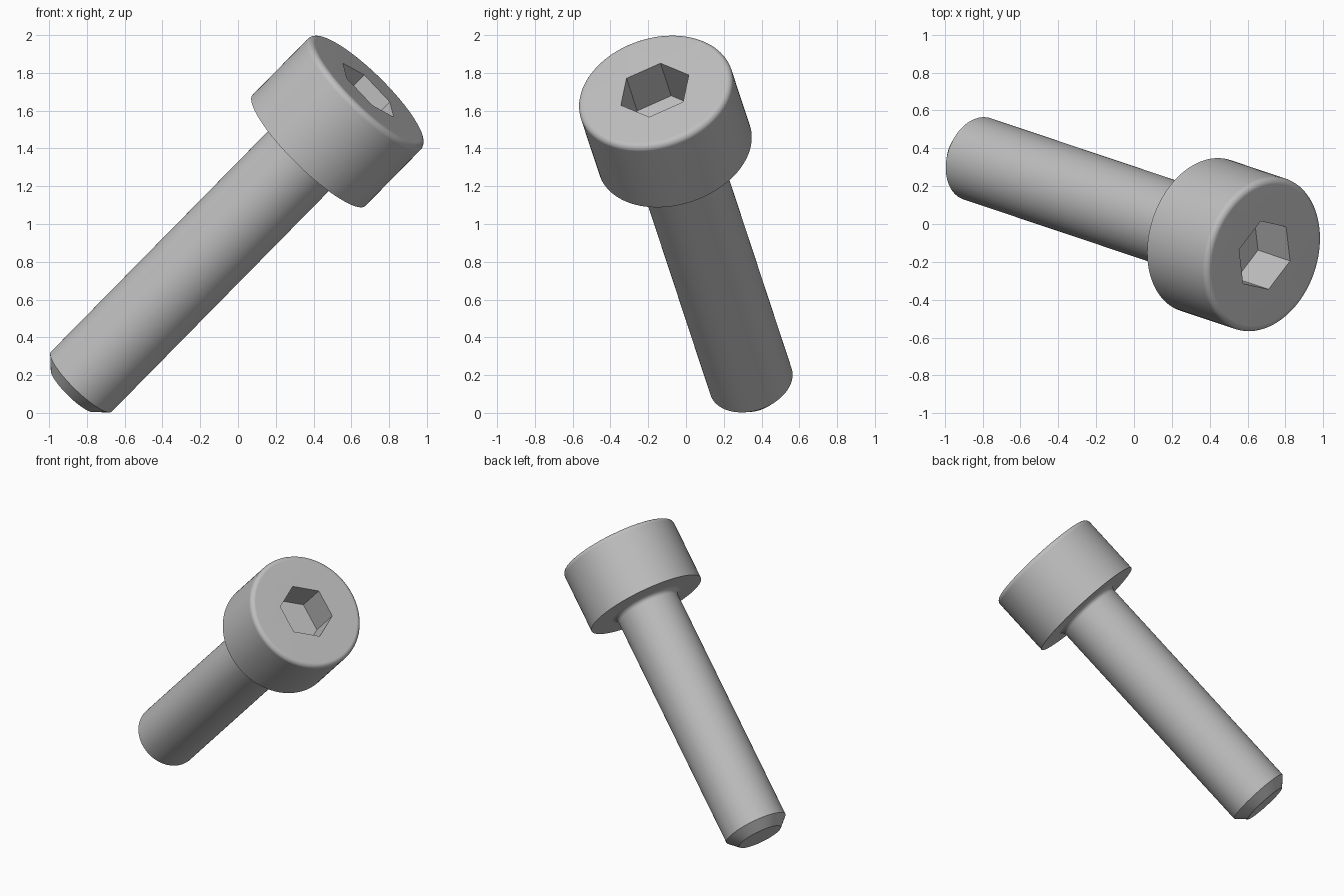
import bpy
import bmesh
from math import sin, cos, pi, radians
from mathutils import Vector, Matrix

if "Cube" in bpy.data.objects:
    bpy.data.objects.remove(bpy.data.objects["Cube"], do_unlink=True)

# Dimensions along the screw's own axis, measured from the tip
SHANK_R, HEAD_R = 0.226, 0.419
LENGTH, HEAD_H = 2.292, 0.46
CHAMFER, NECK, RIM = 0.067, 0.035, 0.033
HEX_R, HEX_DEPTH = 0.198, 0.248
SEGMENTS = 96
UNDER = LENGTH - HEAD_H


def arc(cx, cz, radius, start, end, steps=6):
    """Points of a circular arc, angles in degrees."""
    angles = [radians(start + (end - start) * i / steps) for i in range(steps + 1)]
    return [(cx + radius * cos(a), cz + radius * sin(a)) for a in angles]


# Turned outline: chamfered tip, shank, neck fillet, head, rounded rim
profile = [(0, 0), (SHANK_R - CHAMFER, 0), (SHANK_R, CHAMFER)]
profile += arc(SHANK_R + NECK, UNDER - NECK, NECK, 180, 90)
profile += [(HEAD_R, UNDER)]
profile += arc(HEAD_R - RIM, LENGTH - RIM, RIM, 0, 90)

bm = bmesh.new()
verts = [bm.verts.new((r, 0, z)) for r, z in profile]
edges = [bm.edges.new(pair) for pair in zip(verts, verts[1:])]
bmesh.ops.spin(bm, geom=verts + edges, cent=(0, 0, 0), axis=(0, 0, 1),
               angle=2 * pi, steps=SEGMENTS)
bmesh.ops.remove_doubles(bm, verts=bm.verts[:], dist=0.0001)

# Flat top of the head around a hexagonal opening
rim_edges = [e for e in bm.edges if e.is_boundary]
corners = [bm.verts.new((HEX_R * cos(i * pi / 3), HEX_R * sin(i * pi / 3), LENGTH))
           for i in range(6)]
hex_edges = [bm.edges.new((corners[i], corners[(i + 1) % 6])) for i in range(6)]
bmesh.ops.triangle_fill(bm, use_beauty=True, edges=rim_edges + hex_edges,
                        normal=(0, 0, 1))

# Socket walls and floor
walls = bmesh.ops.extrude_edge_only(bm, edges=hex_edges)["geom"]
floor = [g for g in walls if isinstance(g, bmesh.types.BMVert)]
bmesh.ops.translate(bm, verts=floor, vec=(0, 0, -HEX_DEPTH))
bmesh.ops.contextual_create(bm, geom=[g for g in walls if isinstance(g, bmesh.types.BMEdge)
                                      and all(v in floor for v in g.verts)])
bmesh.ops.recalc_face_normals(bm, faces=bm.faces[:])

# Smooth shading with crisp machined edges
for f in bm.faces:
    f.smooth = True
for e in bm.edges:
    e.smooth = e.calc_face_angle(0) < radians(30)

mesh = bpy.data.meshes.new("socket_head_screw")
bm.to_mesh(mesh)
bm.free()
screw = bpy.data.objects.new("socket_head_screw", mesh)
bpy.context.collection.objects.link(screw)
normals = screw.modifiers.new("even_normals", "WEIGHTED_NORMAL")
normals.keep_sharp = True

# Plain steel
steel = bpy.data.materials.new("grey_steel")
steel.use_nodes = True
colour = (0.52, 0.52, 0.52, 1)
steel.diffuse_color = colour
steel.node_tree.nodes["Principled BSDF"].inputs["Base Color"].default_value = colour
mesh.materials.append(steel)

# Lean the screw, with one socket corner pointing along hex_dir
axis = Vector((0.683, -0.229, 0.694)).normalized()
hex_dir = Vector((-0.135, 0.03, 0.143))
hex_dir = (hex_dir - axis * hex_dir.dot(axis)).normalized()
side = axis.cross(hex_dir)
turn = Matrix((hex_dir, side, axis)).transposed().to_4x4()
face_centre = Vector((0.69, -0.165, 1.709))
screw.matrix_world = Matrix.Translation(face_centre - axis * LENGTH) @ turn
